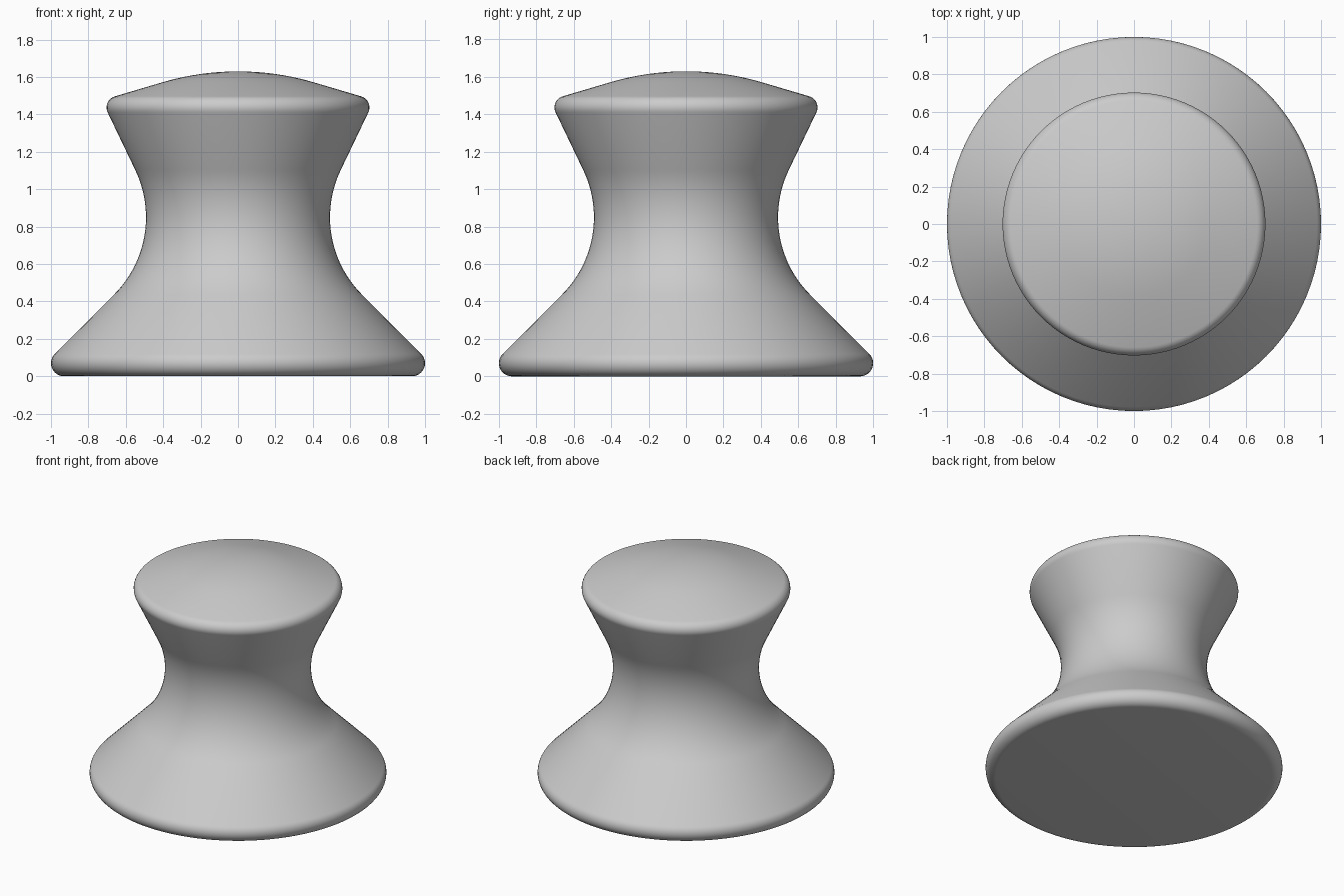
import bpy, bmesh
from math import radians, sin, cos, tau

if "Cube" in bpy.data.objects:
    bpy.data.objects.remove(bpy.data.objects["Cube"])


def arc(cx, cz, r, a0, a1, n):
    """Points (radius, height) on an arc, angles in degrees from +x."""
    steps = [radians(a0 + (a1 - a0) * i / n) for i in range(n + 1)]
    return [(cx + r * cos(a), cz + r * sin(a)) for a in steps]


# Half profile from the base centre up to the dome centre
profile = [(0, 0)]
profile += arc(0.93, 0.07, 0.07, -90, 45, 12)         # rounded base rim
profile += arc(1.077, 0.85, 0.585, 225, 154, 24)      # waisted neck
profile += arc(0.641, 1.437, 0.062, -26, 73.3, 10)    # rounded seat rim
profile += arc(0, 0.2, 1.43, 73.3, 90, 10)            # domed seat top

# Revolve the profile
bm = bmesh.new()
verts = [bm.verts.new((x, 0, z)) for x, z in profile]
edges = [bm.edges.new(pair) for pair in zip(verts, verts[1:])]
bmesh.ops.spin(bm, geom=verts + edges, cent=(0, 0, 0), axis=(0, 0, 1),
               angle=tau, steps=96, use_duplicate=False)
bmesh.ops.remove_doubles(bm, verts=bm.verts, dist=0.0005)
bmesh.ops.recalc_face_normals(bm, faces=bm.faces)

mesh = bpy.data.meshes.new("waisted_stool")
bm.to_mesh(mesh)
bm.free()
stool = bpy.data.objects.new("waisted_stool", mesh)
bpy.context.collection.objects.link(stool)
bpy.context.view_layer.objects.active = stool
stool.select_set(True)
bpy.ops.object.shade_smooth_by_angle(angle=radians(30))
